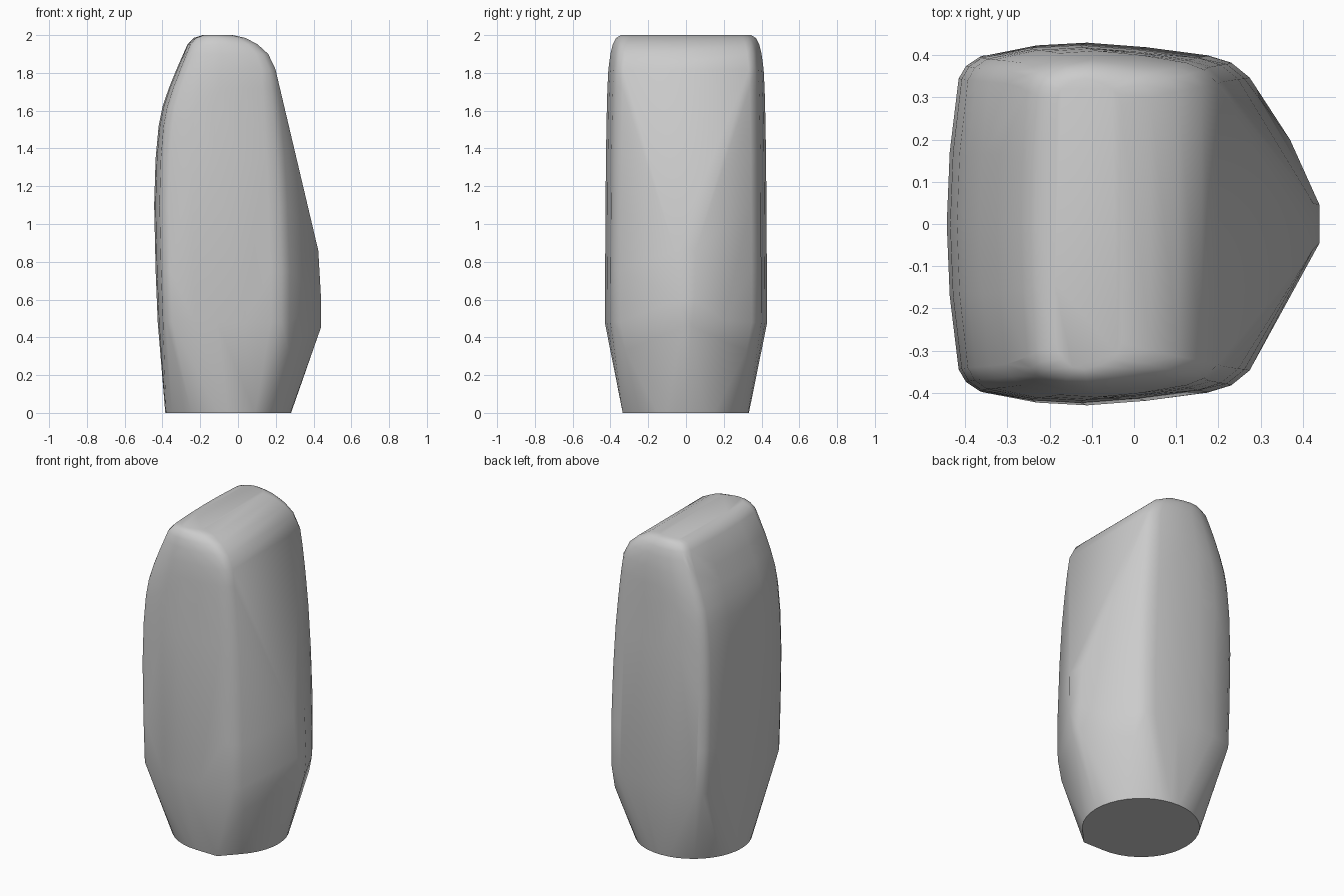
import bpy, bmesh, math

cube = bpy.data.objects.get("Cube")
if cube:
    bpy.data.objects.remove(cube, do_unlink=True)

# Plain grey stone
stone = bpy.data.materials.new("stone_grey")
grey = (0.6, 0.6, 0.6, 1)
stone.diffuse_color = grey
stone.use_nodes = True
stone.node_tree.nodes["Principled BSDF"].inputs["Base Color"].default_value = grey

# Half outline of the body: u runs left to right, v from the middle to the side
OUTLINE = [(0, 0), (0.01, 0.4), (0.04, 0.81), (0.065, 0.88), (0.11, 0.93),
           (0.28, 0.985), (0.45, 1), (0.65, 0.975), (0.86, 0.93),
           (0.94, 0.89), (1, 0.81)]

# Levels: height, left x, right x, half depth
LEVELS = [(0.48, -0.425, 0.272, 0.43), (0.75, -0.436, 0.274, 0.429),
          (1.1, -0.444, 0.262, 0.426), (1.35, -0.436, 0.247, 0.424),
          (1.52, -0.42, 0.232, 0.421), (1.62, -0.4, 0.222, 0.419),
          (1.72, -0.366, 0.211, 0.416), (1.82, -0.325, 0.198, 0.411),
          (1.9, -0.29, 0.16, 0.4), (1.95, -0.268, 0.105, 0.388),
          (1.985, -0.235, 0.04, 0.37), (2.0, -0.19, -0.03, 0.345)]

points = []
for z, left, right, depth in LEVELS:
    for u, v in OUTLINE:
        for side in (-1, 1):
            points.append((left + u * (right - left), side * v * depth, z))

# Round foot with one pointed corner at the front
for i in range(40):
    a = math.tau * i / 40
    points.append((-0.052 + 0.333 * math.cos(a), 0.333 * math.sin(a), 0))
points.append((0.09, -0.335, 0))

# Lower corners that keep the front and back faces full
for side in (-1, 1):
    points.append((0.268, side * 0.32, 0.33))

# Ridge on the +x side and the shoulder behind it
points += [(0.425, -0.06, 0.86), (0.425, 0.05, 0.86),
           (0.44, -0.045, 0.6), (0.44, 0.045, 0.6),
           (0.44, -0.02, 0.455), (0.44, 0.03, 0.46),
           (0.37, 0.2, 0.49)]

# Wrap one convex skin around the points
bm = bmesh.new()
for p in points:
    bm.verts.new(p)
hull = bmesh.ops.convex_hull(bm, input=bm.verts)
loose = {g for g in hull["geom_interior"] + hull["geom_unused"]
         if isinstance(g, bmesh.types.BMVert)}
bmesh.ops.delete(bm, geom=list(loose), context="VERTS")
bmesh.ops.dissolve_limit(bm, angle_limit=math.radians(0.5),
                         verts=bm.verts, edges=bm.edges)
bmesh.ops.recalc_face_normals(bm, faces=bm.faces)
mesh = bpy.data.meshes.new("standing_stone")
bm.to_mesh(mesh)
bm.free()
mesh.materials.append(stone)
stone_obj = bpy.data.objects.new("standing_stone", mesh)
bpy.context.collection.objects.link(stone_obj)

# Smooth the rounded areas and keep the cut edges crisp
bpy.ops.object.select_all(action="DESELECT")
stone_obj.select_set(True)
bpy.context.view_layer.objects.active = stone_obj
bpy.ops.object.shade_smooth_by_angle(angle=math.radians(30))
